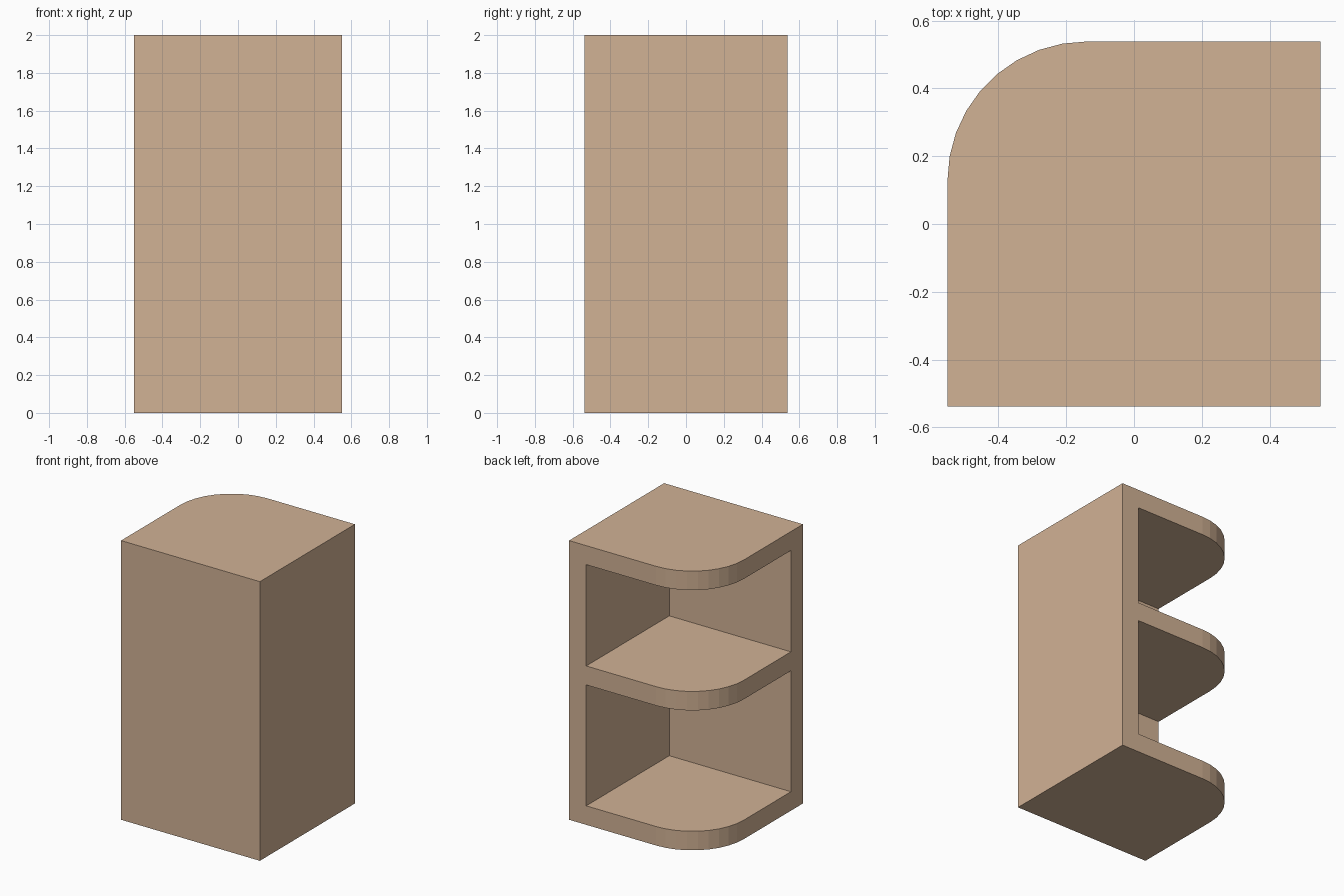
import bpy, bmesh
from math import sin, cos, radians

if "Cube" in bpy.data.objects:
    bpy.data.objects.remove(bpy.data.objects["Cube"])

HX, HY, H = 0.55, 0.538, 2.0      # half width, half depth, height
T = 0.136                         # board thickness
R, SEG = 0.41, 9                  # rounded corner radius and sides
SHELF_Z = 1.002                   # underside of the middle shelf

wood = bpy.data.materials.new("wood")
wood.diffuse_color = (0.64, 0.445, 0.30, 1)
wood.use_nodes = True
wood.node_tree.nodes["Principled BSDF"].inputs["Base Color"].default_value = wood.diffuse_color


def prism(name, outline, z0, z1):
    """Extrude a counter-clockwise xy outline from z0 to z1."""
    bm = bmesh.new()
    base = bm.faces.new([bm.verts.new((x, y, z0)) for x, y in outline])
    top = bmesh.ops.extrude_face_region(bm, geom=[base])["geom"]
    bmesh.ops.translate(bm, vec=(0, 0, z1 - z0),
                        verts=[v for v in top if isinstance(v, bmesh.types.BMVert)])
    bmesh.ops.recalc_face_normals(bm, faces=bm.faces)
    mesh = bpy.data.meshes.new(name)
    bm.to_mesh(mesh)
    bm.free()
    obj = bpy.data.objects.new(name, mesh)
    bpy.context.collection.objects.link(obj)
    return obj


# cabinet body: box with one rounded back-left corner
corner = [(-HX + R - R * sin(a), HY - R + R * cos(a))
          for a in (radians(90 * i / SEG) for i in range(SEG + 1))]
outline = [(-HX, -HY), (HX, -HY), (HX, HY)] + corner
cabinet = prism("corner_shelf_cabinet", outline, 0, H)
cabinet.data.materials.append(wood)

# two openings, leaving the front and right walls and three shelves
x1, y0 = HX - T, -HY + T
opening = [(-1, y0), (x1, y0), (x1, 1), (-1, 1)]
for name, z0, z1 in (("lower_opening", T, SHELF_Z),
                     ("upper_opening", SHELF_Z + T, H - T)):
    cutter = prism(name, opening, z0, z1)
    cutter.data.materials.append(wood)
    cutter.hide_render = True
    cutter.display_type = 'WIRE'
    mod = cabinet.modifiers.new(name, 'BOOLEAN')
    mod.operation = 'DIFFERENCE'
    mod.solver = 'EXACT'
    mod.object = cutter
